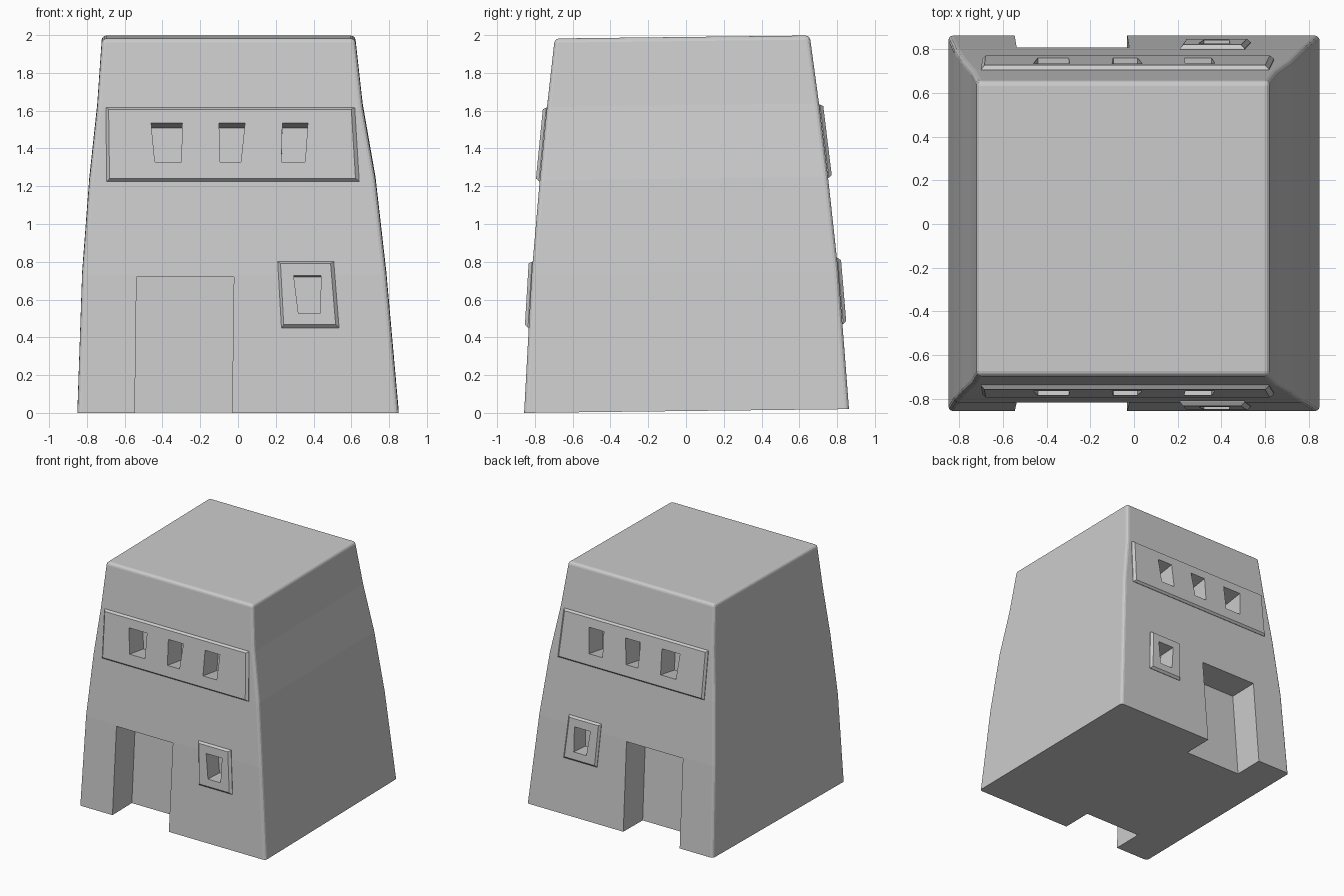
import bpy, bmesh
from mathutils import Matrix

cube = bpy.data.objects.get("Cube")
if cube:
    bpy.data.objects.remove(cube, do_unlink=True)

stone = bpy.data.materials.new("grey_stone")
stone.use_nodes = True
GREY = (0.6, 0.6, 0.6, 1)
stone.diffuse_color = GREY
stone.node_tree.nodes["Principled BSDF"].inputs["Base Color"].default_value = GREY

# Tower profile: height, right x, left x, half depth
PROFILE = [(0, -0.85, 0.85, 0.86), (0.73, -0.825, 0.785, 0.812),
           (1.23, -0.787, 0.728, 0.763), (1.62, -0.745, 0.66, 0.72),
           (1.98, -0.72, 0.62, 0.675)]


def wall_depth(z):
    """Half depth of the tower at height z."""
    z = max(z, 0)
    for low, high in zip(PROFILE, PROFILE[1:]):
        if z <= high[0]:
            t = (z - low[0]) / (high[0] - low[0])
            return low[3] + t * (high[3] - low[3])
    return PROFILE[-1][3]


def loft(name, rings, bevel=0):
    """Skin equal rings of points into a closed solid."""
    bm = bmesh.new()
    loops = [[bm.verts.new(p) for p in ring] for ring in rings]
    for a, b in zip(loops, loops[1:]):
        for i in range(len(a)):
            j = (i + 1) % len(a)
            bm.faces.new((a[i], a[j], b[j], b[i]))
    bm.faces.new(loops[0])
    bm.faces.new(loops[-1])
    bmesh.ops.recalc_face_normals(bm, faces=bm.faces)
    if bevel:
        edges = [e for e in bm.edges if e.calc_face_angle() > 0.6
                 and max(v.co.z for v in e.verts) > 0]
        bmesh.ops.bevel(bm, geom=edges, offset=bevel, segments=3,
                        profile=0.5, affect='EDGES', clamp_overlap=True)
    mesh = bpy.data.meshes.new(name)
    bm.to_mesh(mesh)
    bm.free()
    mesh.materials.append(stone)
    obj = bpy.data.objects.new(name, mesh)
    bpy.context.collection.objects.link(obj)
    return obj


def on_wall(outline, offset, side, drop=0):
    """Place an (x, z) outline at a distance outside one wall."""
    return [(x, side * (wall_depth(z) + offset), z - drop) for x, z in outline]


def recess(name, outline, depth, slope, side):
    cutter = loft(name, [on_wall(outline, 0.1, side, -0.1 * slope),
                         on_wall(outline, -depth, side, depth * slope)])
    cutter.hide_render = True
    return cutter


def plate(name, base, face, side):
    return loft(name, [on_wall(base, -0.04, side), on_wall(base, 0.004, side),
                       on_wall(face, 0.021, side)])


def quad(top, bottom, z_top, z_bottom):
    return [(bottom[0], z_bottom), (bottom[1], z_bottom),
            (top[1], z_top), (top[0], z_top)]


# Tapered tower with softened corners and roof rim
tower = loft("tower_body", [[(l, -d, z), (r, -d, z), (r, d, z), (l, d, z)]
                            for z, l, r, d in PROFILE], bevel=0.022)

DOOR = quad((-0.537, -0.022), (-0.547, -0.032), 0.72, -0.05)
SMALL_WINDOW = quad((0.295, 0.44), (0.32, 0.435), 0.725, 0.525)
UPPER_WINDOWS = [quad((-0.46, -0.295), (-0.44, -0.3), 1.53, 1.325),
                 quad((-0.1, 0.037), (-0.095, 0.015), 1.53, 1.325),
                 quad((0.235, 0.37), (0.23, 0.355), 1.53, 1.325)]

solids, cutters = [tower], []
for side, label in ((-1, "front"), (1, "back")):
    # Raised surrounds on the wall
    band = plate(label + "_window_band",
                 quad((-0.7, 0.618), (-0.695, 0.642), 1.615, 1.225),
                 quad((-0.685, 0.6), (-0.68, 0.622), 1.605, 1.24), side)
    frame = plate(label + "_window_frame",
                  quad((0.21, 0.507), (0.23, 0.535), 0.8, 0.45),
                  quad((0.225, 0.49), (0.242, 0.517), 0.79, 0.467), side)
    solids += [band, frame]
    # Doorway and window recesses
    cutters.append(recess(label + "_doorway", DOOR, 0.25, 0.01, side))
    cutters.append(recess(label + "_small_window", SMALL_WINDOW, 0.13, 0.05, side))
    for i, outline in enumerate(UPPER_WINDOWS):
        cutters.append(recess(f"{label}_upper_window_{i + 1}", outline, 0.16, 0.15, side))

# Cut the openings, then lean the finished pieces slightly
for solid in solids:
    for cutter in cutters:
        mod = solid.modifiers.new(cutter.name, 'BOOLEAN')
        mod.operation = 'DIFFERENCE'
        mod.solver = 'EXACT'
        mod.object = cutter
graph = bpy.context.evaluated_depsgraph_get()
lean = Matrix.Translation((0, 0.003, 0.01)) @ Matrix.Rotation(0.0116, 4, 'X')
finished = [bpy.data.meshes.new_from_object(s.evaluated_get(graph)) for s in solids]
for solid, mesh in zip(solids, finished):
    solid.modifiers.clear()
    solid.data = mesh
    mesh.transform(lean)
for cutter in cutters:
    bpy.data.objects.remove(cutter, do_unlink=True)
